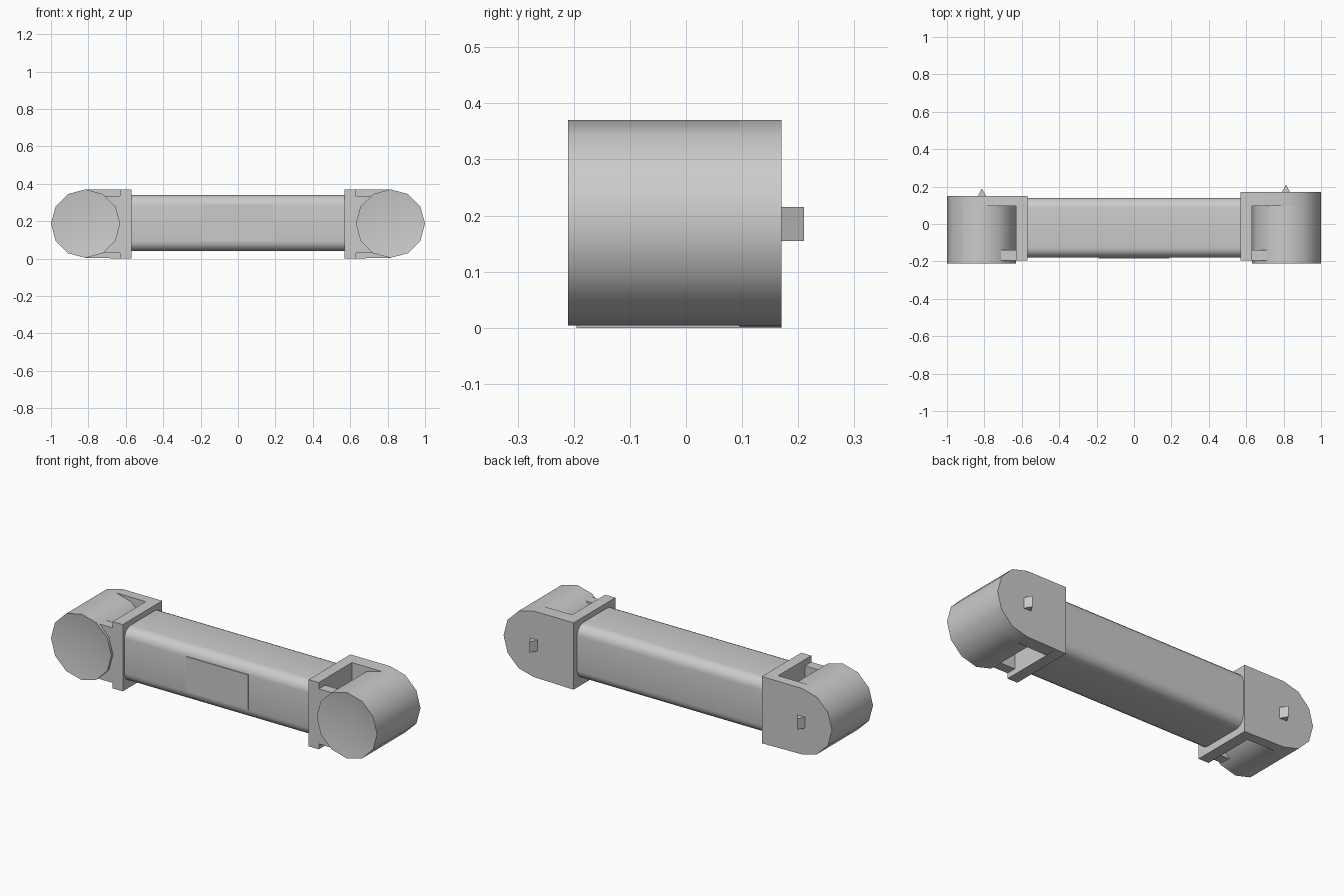
import bpy, bmesh, math

if "Cube" in bpy.data.objects:
    bpy.data.objects.remove(bpy.data.objects["Cube"])


def finish(name, bm, angle=40):
    bmesh.ops.recalc_face_normals(bm, faces=bm.faces)
    me = bpy.data.meshes.new(name)
    bm.to_mesh(me)
    bm.free()
    ob = bpy.data.objects.new(name, me)
    bpy.context.collection.objects.link(ob)
    bpy.ops.object.select_all(action='DESELECT')
    ob.select_set(True)
    bpy.context.view_layer.objects.active = ob
    bpy.ops.object.shade_smooth_by_angle(angle=math.radians(angle))
    return ob


def prism(name, pts, axis, a, b, dish=0.0):
    """Extrude a 2D outline along an axis from a to b; dish sinks the a-end centre."""
    def place(p, t):
        return {'x': (t, p[0], p[1]), 'y': (p[0], t, p[1]), 'z': (p[0], p[1], t)}[axis]
    bm = bmesh.new()
    lo = [bm.verts.new(place(p, a)) for p in pts]
    hi = [bm.verts.new(place(p, b)) for p in pts]
    n = len(pts)
    for i in range(n):
        j = (i + 1) % n
        bm.faces.new((lo[i], lo[j], hi[j], hi[i]))
    bm.faces.new(hi)
    if dish:
        c = (sum(p[0] for p in pts) / n, sum(p[1] for p in pts) / n)
        mid = bm.verts.new(place(c, a + dish))
        for i in range(n):
            bm.faces.new((lo[i], lo[(i + 1) % n], mid))
    else:
        bm.faces.new(lo)
    return finish(name, bm)


def rect(u0, u1, v0, v1):
    return [(u0, v0), (u1, v0), (u1, v1), (u0, v1)]


def rounded_rect(u0, u1, v0, v1, r, seg=5):
    pts = []
    for k, (cu, cv) in enumerate([(u1 - r, v1 - r), (u0 + r, v1 - r),
                                  (u0 + r, v0 + r), (u1 - r, v0 + r)]):
        for i in range(seg + 1):
            t = math.radians(90 * (k + i / seg))
            pts.append((cu + r * math.cos(t), cv + r * math.sin(t)))
    return pts


# central tube with a shallow front panel
prism("arm_tube", rounded_rect(-0.18, 0.14, 0.04, 0.34, 0.055), 'x', -0.6, 0.6)
prism("front_panel", rect(-0.19, 0.19, 0.095, 0.29), 'y', -0.184, -0.17)

# joint heads: flange, D-shaped back plate, drum, front web and back pin
CX, CZ, RX, RZ = 0.815, 0.187, 0.185, 0.183
ring = [(CX + RX * math.cos(math.radians(30 * i)),
         CZ + RZ * math.sin(math.radians(30 * i))) for i in range(12)]
half = [(CX + RX * math.cos(math.radians(a)),
         CZ + RZ * math.sin(math.radians(a))) for a in range(-90, 91, 30)]
plate = [(0.57, 0.0)] + half + [(0.57, 0.37)]

for side, s, back, tip in (("left", -1, 0.15, 0.19), ("right", 1, 0.17, 0.21)):
    def flip(pts):
        return [(s * u, v) for u, v in pts]
    prism(side + "_flange", flip(rect(0.57, 0.632, -0.195, back)), 'z', 0.0, 0.37)
    prism(side + "_back_plate", flip(plate), 'y', 0.095, back)
    prism(side + "_drum", flip(ring), 'y', -0.21, 0.1, dish=0.025)
    prism(side + "_front_web", flip(rect(0.6, 0.72, 0.03, 0.335)), 'y', -0.195, -0.14)
    pin = [(0.785, back - 0.01), (0.84, back - 0.01), (0.813, tip)]
    prism(side + "_back_pin", flip(pin), 'z', 0.155, 0.215)
